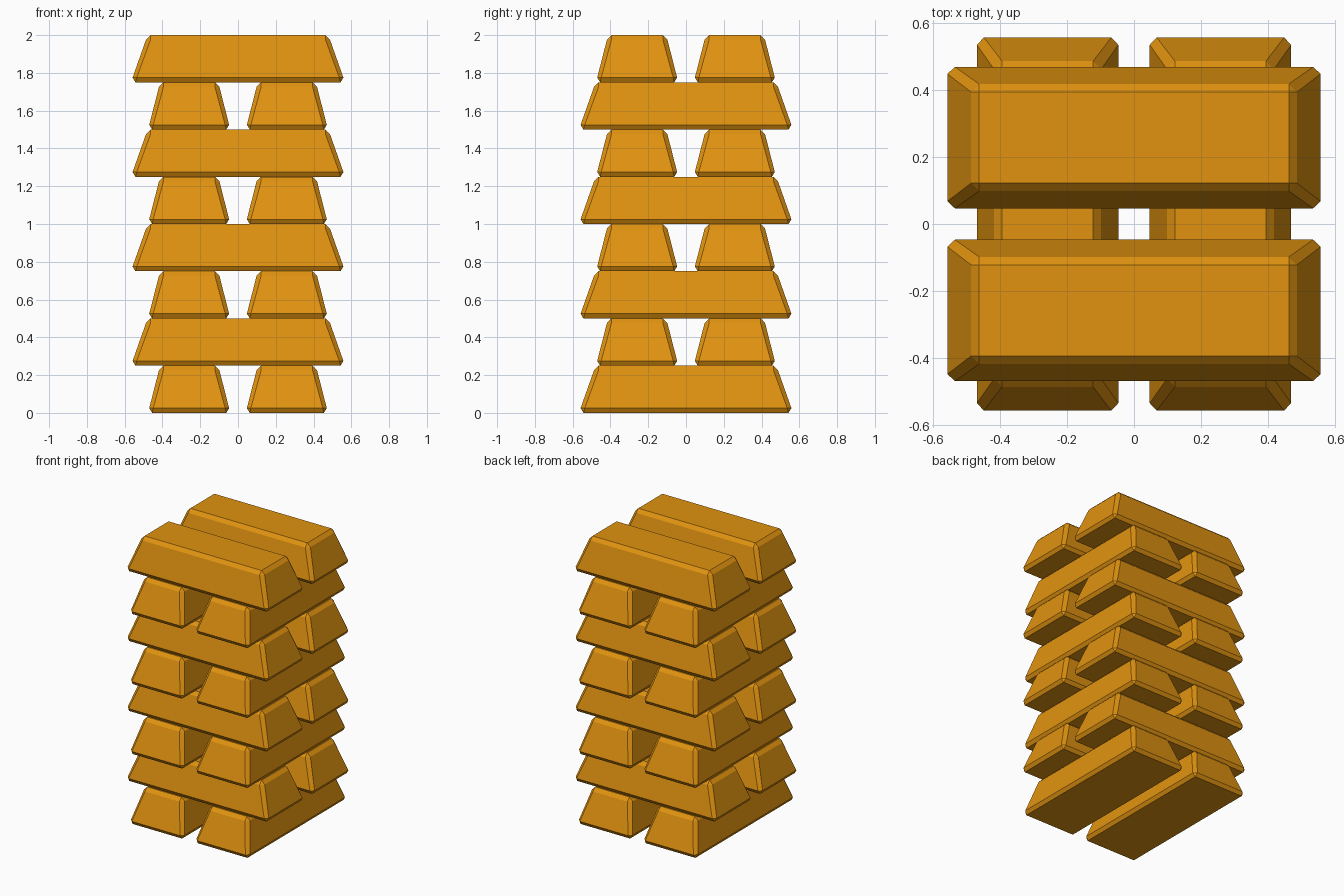
import bpy, math

if "Cube" in bpy.data.objects:
    bpy.data.objects.remove(bpy.data.objects["Cube"])

gold = bpy.data.materials.new("gold")
gold.diffuse_color = (0.75, 0.29, 0.005, 1)
gold.use_nodes = True
gold.node_tree.nodes["Principled BSDF"].inputs["Base Color"].default_value = gold.diffuse_color

# ring: height, half length, half width, corner cut along length / width
RINGS = [
    (0.0, 0.543, 0.196, 0, 0),
    (0.025, 0.558, 0.2115, 0.022, 0.021),
    (0.226, 0.487, 0.160, 0.024, 0.024),
    (0.25, 0.463, 0.136, 0, 0),
]


def ring_points(z, l, w, cl, cw):
    # two points per corner, counter-clockwise (coincident when uncut)
    if cl == 0:
        return [(l, -w, z), (l, w, z), (-l, w, z), (-l, -w, z)]
    return [(l - cl, -w, z), (l, -w + cw, z), (l, w - cw, z), (l - cl, w, z),
            (-l + cl, w, z), (-l, w - cw, z), (-l, -w + cw, z), (-l + cl, -w, z)]


def bar_mesh():
    verts = [p for r in RINGS for p in ring_points(*r)]
    bot, low, high, top = 0, 4, 12, 20
    faces = [(3, 2, 1, 0), (20, 21, 22, 23)]
    for i in range(8):                       # sloped walls and corner cuts
        j = (i + 1) % 8
        faces.append((low + i, low + j, high + j, high + i))
    for c in range(4):                       # corner triangles and edge bevels
        a, b, n = 2 * c, 2 * c + 1, (2 * c + 2) % 8
        d = (c + 1) % 4
        faces.append((bot + c, low + b, low + a))
        faces.append((top + c, high + a, high + b))
        faces.append((bot + c, bot + d, low + n, low + b))
        faces.append((top + d, top + c, high + b, high + n))
    me = bpy.data.meshes.new("bar")
    me.from_pydata(verts, [], faces)
    me.materials.append(gold)
    me.update()
    return me


# eight crossed layers of two bars
mesh = bar_mesh()
for layer in range(8):
    along_y = layer % 2 == 0
    for side in (-1, 1):
        ob = bpy.data.objects.new(f"bar_layer{layer + 1}_{'a' if side < 0 else 'b'}", mesh)
        off = side * 0.2585
        ob.location = (off, 0, layer * 0.25) if along_y else (0, off, layer * 0.25)
        ob.rotation_euler.z = math.pi / 2 if along_y else 0
        bpy.context.collection.objects.link(ob)
